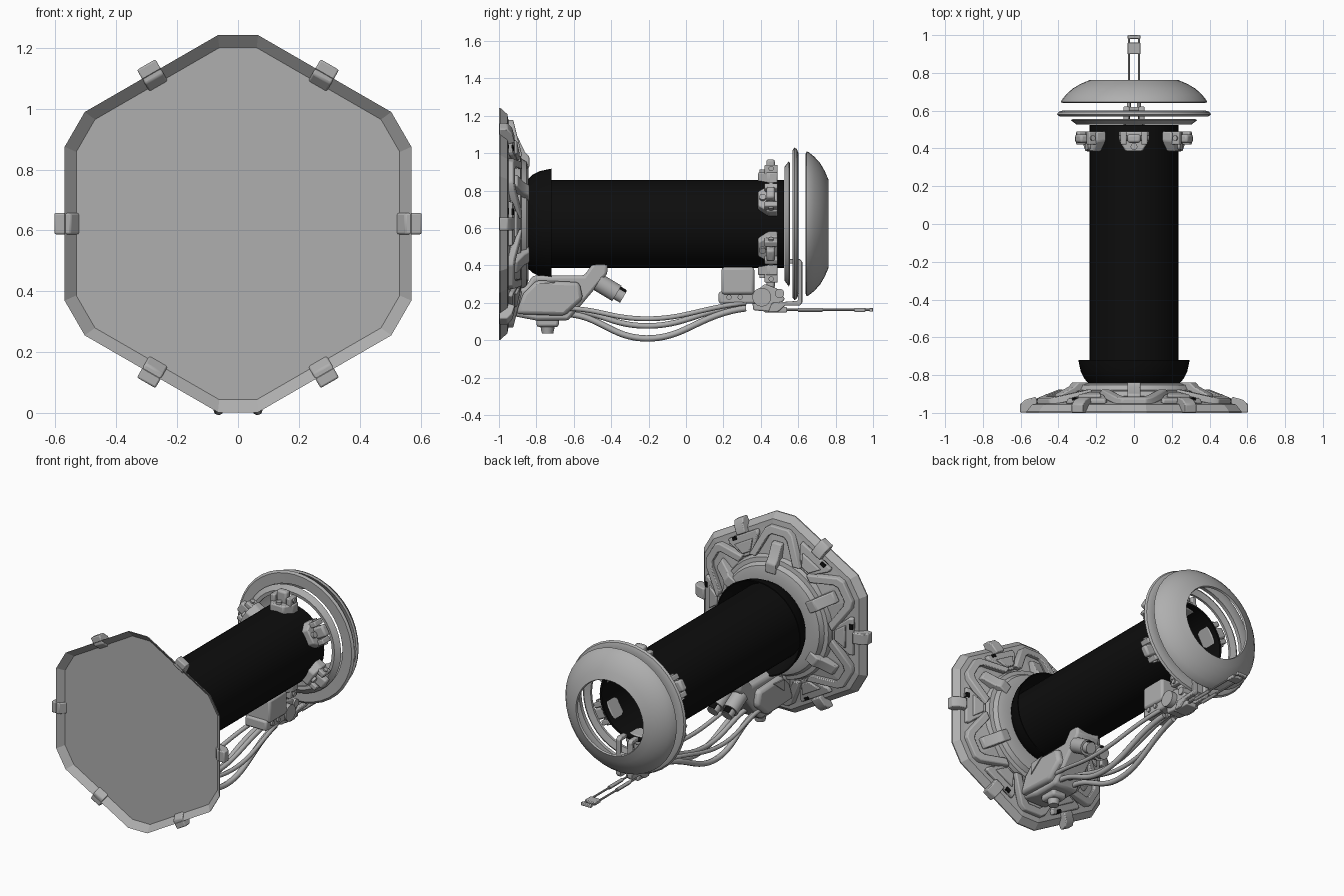
import bpy, bmesh, math
from mathutils import Matrix, Vector

if "Cube" in bpy.data.objects:
    bpy.data.objects.remove(bpy.data.objects["Cube"])

C = 0.622  # height of the main axis


def material(name, v):
    m = bpy.data.materials.new(name)
    m.diffuse_color = (v, v, v, 1)
    m.use_nodes = True
    m.node_tree.nodes["Principled BSDF"].inputs["Base Color"].default_value = m.diffuse_color
    return m


GREY, BLACK = material("light grey", 0.43), material("black", 0.004)


def finish(name, bm, mat=GREY, angle=None, bevel=0.0, smooth=30):
    """Make an object; angle turns it about the main axis (local z = outward)."""
    bmesh.ops.recalc_face_normals(bm, faces=bm.faces)
    me = bpy.data.meshes.new(name)
    bm.to_mesh(me)
    bm.free()
    ob = bpy.data.objects.new(name, me)
    bpy.context.collection.objects.link(ob)
    me.materials.append(mat)
    if angle is not None:
        ob.matrix_world = Matrix.Translation((0, 0, C)) @ Matrix.Rotation(math.radians(90 - angle), 4, 'Y')
    if bevel:
        b = ob.modifiers.new("bevel", 'BEVEL')
        b.width, b.segments, b.limit_method = bevel, 2, 'ANGLE'
    bpy.ops.object.select_all(action='DESELECT')
    ob.select_set(True)
    bpy.context.view_layer.objects.active = ob
    if smooth:
        bpy.ops.object.shade_smooth_by_angle(angle=math.radians(smooth))
    return ob


def loft(name, loops, mat=GREY, angle=None, caps=True, closed=False, smooth=30, bevel=0.0):
    bm = bmesh.new()
    rows = [[bm.verts.new(p) for p in lp] for lp in loops]
    n = len(rows[0])
    pairs = list(zip(rows, rows[1:])) + ([(rows[-1], rows[0])] if closed else [])
    for a, b in pairs:
        for i in range(n):
            bm.faces.new((a[i], a[(i + 1) % n], b[(i + 1) % n], b[i]))
    if caps and not closed:
        bm.faces.new(rows[0])
        bm.faces.new(rows[-1])
    return finish(name, bm, mat, angle, bevel, smooth)


def lathe(name, profile, mat=GREY, seg=40, closed=True, caps=False):
    """Turn a (radius, y) profile about the main axis."""
    ts = [2 * math.pi * i / seg for i in range(seg)]
    loops = [[(r * math.cos(t), y, C + r * math.sin(t)) for t in ts] for r, y in profile]
    return loft(name, loops, mat, caps=caps, closed=closed)


def prism(name, pts, x0, x1, bevel=0.008, mat=GREY, taper=1.0):
    """Side profile (y, z) given thickness from x0 to x1."""
    return loft(name, [[(x, y, z) for y, z in pts] for x in (x0, x1)], mat, bevel=bevel)


def box(name, lo, hi, mat=GREY, angle=None, bevel=0.006):
    bm = bmesh.new()
    lo, hi = Vector(lo), Vector(hi)
    bmesh.ops.create_cube(bm, size=1, matrix=Matrix.Translation((lo + hi) / 2) @ Matrix.Diagonal((*(hi - lo), 1)))
    return finish(name, bm, mat, angle, bevel)


def rod(name, a, b, r, r2=None, mat=GREY, angle=None, seg=16):
    a, b = Vector(a), Vector(b)
    bm = bmesh.new()
    q = (b - a).to_track_quat('Z', 'Y').to_matrix().to_4x4()
    bmesh.ops.create_cone(bm, cap_ends=True, segments=seg, radius1=r, radius2=r if r2 is None else r2,
                          depth=(b - a).length, matrix=Matrix.Translation((a + b) / 2) @ q)
    return finish(name, bm, mat, angle)


def cable(name, pts, r):
    cu = bpy.data.curves.new(name, 'CURVE')
    cu.dimensions, cu.bevel_depth, cu.bevel_resolution = '3D', r, 2
    cu.use_fill_caps = True
    sp = cu.splines.new('NURBS')
    sp.points.add(len(pts) - 1)
    for p, co in zip(sp.points, pts):
        p.co = (*co, 1)
    sp.use_endpoint_u, sp.order_u, sp.resolution_u = True, 4, 8
    ob = bpy.data.objects.new(name, cu)
    bpy.context.collection.objects.link(ob)
    cu.materials.append(GREY)
    bpy.ops.object.select_all(action='DESELECT')
    ob.select_set(True)
    bpy.context.view_layer.objects.active = ob
    bpy.ops.object.convert(target='MESH')
    bpy.ops.object.shade_smooth_by_angle(angle=1.0)


def surf(r):
    """Back surface of the base plate at radius r."""
    return -0.953 + (0.56 - r) * 0.25


# Base plate: hexagon with clipped corners and a recessed front
corner = []
for k in range(6):
    for s in (-1, 1):
        t = math.radians(30 + 60 * k)
        corner.append((0.62 * math.cos(t) - s * 0.066 * math.sin(t), 0.62 * math.sin(t) + s * 0.066 * math.cos(t)))


def ring(scale, y, r=None):
    if r:
        return [(r * x / math.hypot(x, z), y, C + r * z / math.hypot(x, z)) for x, z in corner]
    return [(x * scale, y, C + z * scale) for x, z in corner]


loft("base_plate", [ring(0.933, -0.965), ring(1, -1), ring(1, -0.993), ring(0.945, -0.955),
                    ring(0.9, -0.95), ring(0, -0.905, 0.36)], smooth=0)
lathe("base_collar", [(0.39, -0.93), (0.375, -0.885), (0.35, -0.88), (0.335, -0.853), (0.30, -0.842),
                      (0.235, -0.842), (0.235, -0.93)])

# Raised relief around the plate
def relief(name, pts, angle, h, mat=GREY, bevel=0.006):
    return loft(name, [[(x, surf(r) - 0.01, r) for x, r in pts],
                       [(x * 0.95, surf(r) + h, r) for x, r in pts]], mat, angle, bevel=bevel)


def mirrored(pts):
    return pts + [(-x, r) for x, r in reversed(pts)]


for k in range(6):
    a = 30 + 60 * k
    # arch-shaped rib, open toward the collar
    relief("arch_rib", mirrored([(0.185, 0.36), (0.10, 0.53), (0.065, 0.555)])[:6]
           + [(-0.135, 0.36), (-0.07, 0.49), (-0.045, 0.51), (0.045, 0.51), (0.07, 0.49), (0.135, 0.36)], a, 0.028)
    if a != 270:
        # radial arm stepping down from the collar
        prof = [(-0.93, 0.30), (-0.93, 0.47), (-0.90, 0.465), (-0.862, 0.385), (-0.838, 0.36), (-0.838, 0.30)]
        loft("radial_arm", [[(x, y, r) for y, r in prof] for x in (-0.035, 0.035)], GREY, a, bevel=0.007)
    # sloped pad between the arches
    b = 60 * k
    relief("pocket_pad", mirrored([(0.035, 0.39), (0.12, 0.49), (0.12, 0.515)]), b, 0.014)
    relief("pocket_step", mirrored([(0.03, 0.41), (0.075, 0.475)]), b, 0.028)
    # edge clip and its dark tag
    prof = [(-0.998, 0.55), (-0.998, 0.604), (-0.955, 0.604), (-0.93, 0.575), (-0.915, 0.52), (-0.95, 0.51)]
    loft("edge_clip", [[(x, y, r) for y, r in prof] for x in (-0.035, 0.035)], GREY, b, bevel=0.006)
    s = 1 if b in (60, 180, 300) else -1
    relief("dark_tag", [(s * 0.05, 0.495), (s * 0.085, 0.495), (s * 0.085, 0.515), (s * 0.05, 0.515)],
           b, 0.018, BLACK, 0)

# Black tube with a flared cuff
lathe("tube", [(0.222, 0.525), (0.235, 0.525), (0.235, -0.955), (0.222, -0.955)], BLACK, 48)
lathe("tube_floor", [(0.225, -0.84), (0.225, -0.955)], BLACK, 48, False, True)
lathe("flared_cuff", [(0.235, -0.85), (0.262, -0.82), (0.282, -0.78), (0.295, -0.72), (0.288, -0.72),
                      (0.272, -0.78), (0.25, -0.82), (0.235, -0.83)], BLACK, 48)

# Floating end rings and dome
lathe("inner_ring", [(0.285, 0.53), (0.305, 0.527), (0.335, 0.55), (0.325, 0.555), (0.285, 0.545)])
lathe("middle_ring", [(0.33, 0.572), (0.395, 0.57), (0.408, 0.58), (0.40, 0.593), (0.375, 0.602), (0.33, 0.595)])
lathe("end_dome", [(0.375, 0.64), (0.387, 0.645), (0.384, 0.655), (0.36, 0.685), (0.325, 0.717), (0.28, 0.743),
                   (0.235, 0.762), (0.23, 0.75), (0.275, 0.732), (0.32, 0.704), (0.355, 0.67)])

# Six clamps around the tube end
for k in range(6):
    a = 30 + 60 * k
    foot = mirrored([(0.045, 0.385), (0.08, 0.44), (0.08, 0.49)])
    loft("clamp_foot", [[(x, y, r) for x, y in foot] for r in (0.215, 0.275)], GREY, a, bevel=0.008)
    for s in (-1, 1):
        box("clamp_lug", (s * 0.055 - 0.016, 0.42, 0.26), (s * 0.055 + 0.016, 0.49, 0.315), angle=a)
    box("clamp_block", (-0.035, 0.43, 0.26), (0.035, 0.475, 0.345), angle=a, bevel=0.012)
    rod("clamp_pin", (-0.08, 0.455, 0.295), (0.08, 0.455, 0.295), 0.014, angle=a)
    rod("clamp_bolt", (0, 0.41, 0.27), (0, 0.41, 0.29), 0.018, angle=a)

# Lower front housing
prism("housing", [(-0.93, 0.13), (-0.8, 0.105), (-0.63, 0.105), (-0.55, 0.2), (-0.42, 0.355), (-0.42, 0.42),
                  (-0.49, 0.42), (-0.545, 0.345), (-0.82, 0.345), (-0.86, 0.28), (-0.93, 0.28)], -0.085, 0.085, 0.015)
prism("housing_cheeks", [(-0.91, 0.14), (-0.65, 0.13), (-0.55, 0.22), (-0.57, 0.31), (-0.8, 0.32), (-0.87, 0.25)],
      -0.12, 0.12, 0.02)
for s in (-1, 1):
    prism("housing_badge_panel", [(-0.8, 0.23), (-0.8, 0.3), (-0.7, 0.31)], s * 0.118, s * 0.126, 0)
box("lower_latch", (-0.05, -0.8, 0.07), (0.05, -0.68, 0.125), bevel=0.015)
rod("latch_knob", (0, -0.74, 0.035), (0, -0.74, 0.08), 0.03, 0.04)
for s in (-1, 1):
    x = s * 0.05
    rod("side_socket", (x, -0.47, 0.31), (x, -0.37, 0.25), 0.048)
    rod("side_plug", (x, -0.39, 0.262), (x, -0.335, 0.23), 0.035)
    rod("plug_core", (x, -0.375, 0.275), (x, -0.329, 0.247), 0.024, mat=BLACK)

# Drooping cables between housing and rear box
for x, z0, zm, z1, r in ((-0.085, 0.17, 0.11, 0.20, 0.013), (-0.05, 0.14, 0.0, 0.17, 0.017),
                         (0.0, 0.16, 0.07, 0.19, 0.015), (0.05, 0.14, 0.0, 0.17, 0.017),
                         (0.085, 0.17, 0.11, 0.20, 0.013)):
    cable("cable", [(x, -0.65, z0), (x, -0.52, z0), (x * 1.3, -0.36, zm), (x * 1.3, -0.05, zm),
                    (x, 0.15, z1 - 0.02), (x * 0.7, 0.32, z1)], r)

# Rear box with fittings
box("rear_box", (-0.09, 0.19, 0.245), (0.09, 0.365, 0.39), bevel=0.014)
box("rear_box_base", (-0.075, 0.175, 0.195), (0.075, 0.4, 0.26), bevel=0.012)
for s in (-1, 1):
    for y in (0.23, 0.29):
        rod("box_bolt", (s * 0.07, y, 0.23), (s * 0.085, y, 0.23), 0.014)
rod("pivot_drum", (-0.085, 0.405, 0.23), (0.085, 0.405, 0.23), 0.05, seg=24)
rod("pivot_pin", (-0.06, 0.5, 0.25), (0.06, 0.5, 0.25), 0.025)
prism("pivot_arm", [(0.36, 0.16), (0.46, 0.15), (0.53, 0.22), (0.49, 0.275), (0.42, 0.3), (0.35, 0.24)], -0.05, 0.05)

# Hook bracket rising between the rings
for s in (-1, 1):
    prism("hook_bracket", [(0.44, 0.15), (0.49, 0.15), (0.53, 0.185), (0.61, 0.185), (0.622, 0.2), (0.622, 0.42),
                           (0.608, 0.435), (0.55, 0.435), (0.55, 0.41), (0.598, 0.41), (0.598, 0.21), (0.46, 0.2)],
          s * 0.025, s * 0.055, 0.005)
box("hook_crossbar", (-0.05, 0.6, 0.3), (0.05, 0.62, 0.34))

# Twin-rail tail
for s in (-1, 1):
    x = s * 0.027
    rod("tail_rail", (x, 0.42, 0.162), (x, 0.99, 0.162), 0.006, seg=10)
    rod("rail_sleeve", (x, 0.6, 0.162), (x, 0.73, 0.162), 0.011, seg=12)
box("tail_slider", (-0.035, 0.9, 0.151), (0.035, 0.96, 0.173), bevel=0.004)
box("tail_end_bar", (-0.035, 0.98, 0.152), (0.035, 1.0, 0.172), bevel=0.004)
box("tail_root", (-0.045, 0.42, 0.148), (0.045, 0.54, 0.178))
